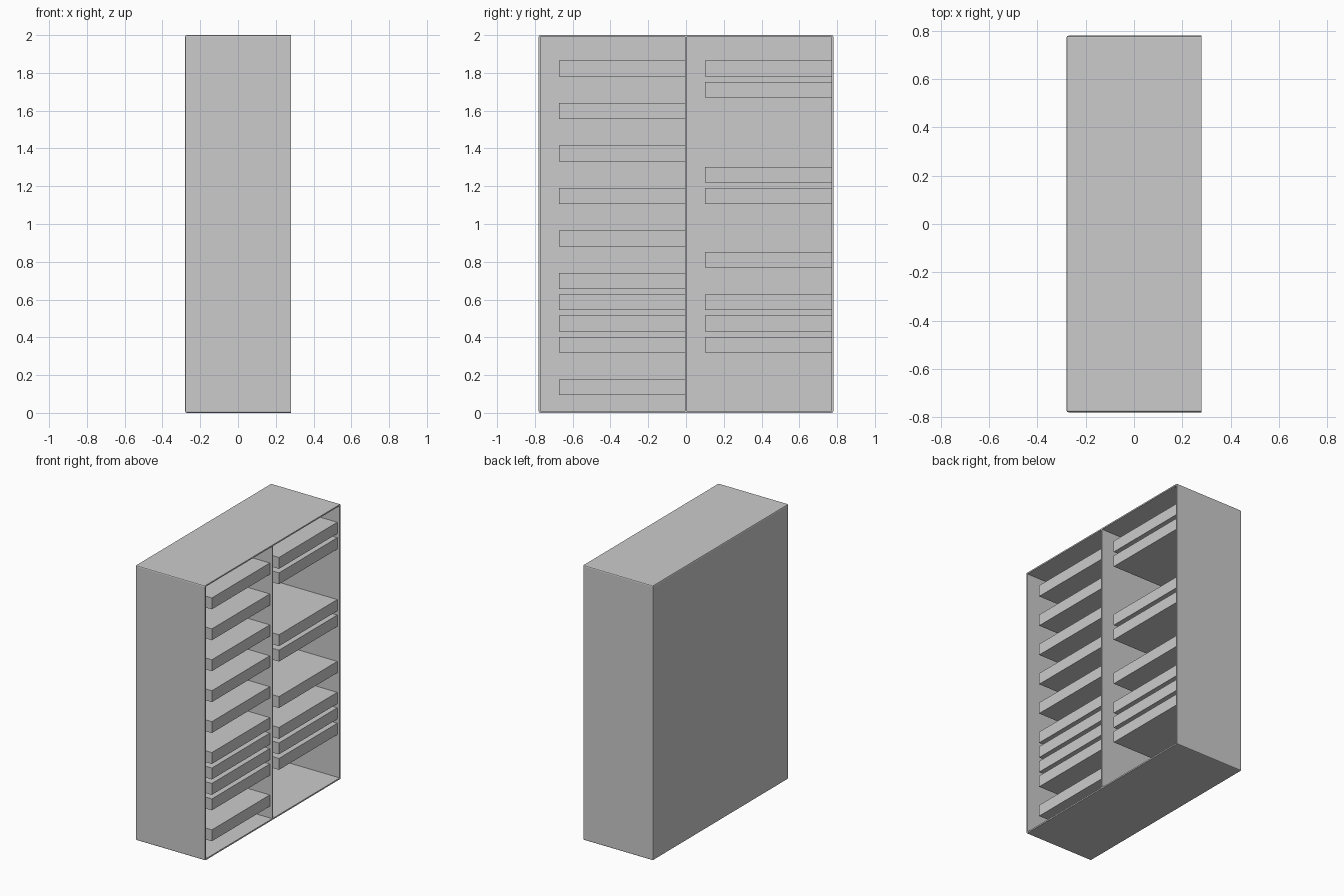
import bpy
import bmesh

if "Cube" in bpy.data.objects:
    bpy.data.objects.remove(bpy.data.objects["Cube"], do_unlink=True)

grey = bpy.data.materials.new("light grey")
grey.use_nodes = True
colour = (0.6, 0.6, 0.6, 1)
grey.diffuse_color = colour
grey.node_tree.nodes["Principled BSDF"].inputs["Base Color"].default_value = colour

# Overall half sizes, height and panel thickness
HX, HY, HEIGHT, WALL = 0.28, 0.78, 2.0, 0.01


def add_object(name, bm):
    mesh = bpy.data.meshes.new(name)
    bm.to_mesh(mesh)
    bm.free()
    mesh.materials.append(grey)
    obj = bpy.data.objects.new(name, mesh)
    bpy.context.collection.objects.link(obj)


def box(low, high):
    bm = bmesh.new()
    bmesh.ops.create_cube(bm, size=1)
    for v in bm.verts:
        v.co = [b if c > 0 else a for c, a, b in zip(v.co, low, high)]
    bm.normal_update()
    return bm


# Cabinet shell: the +x face is inset for the rim and pushed back as a cavity
bm = box((-HX, -HY, 0), (HX, HY, HEIGHT))
opening = max(bm.faces, key=lambda f: f.normal.x)
outer_edges = [e for e in bm.edges if opening not in e.link_faces[:]]
bmesh.ops.inset_individual(bm, faces=[opening], thickness=WALL,
                           use_even_offset=True)
inner = bmesh.ops.extrude_discrete_faces(bm, faces=[opening])["faces"][0]
bmesh.ops.translate(bm, verts=inner.verts[:], vec=(WALL - 2 * HX, 0, 0))

# Softened outer edges, leaving the open rim crisp
bmesh.ops.bevel(bm, geom=outer_edges, offset=0.008, segments=2,
                profile=0.5, affect='EDGES')
add_object("cabinet_shell", bm)

# Central divider
add_object("divider", box((-HX + WALL, -0.006, WALL),
                          (HX, 0.004, HEIGHT - WALL)))

# Trays sit on a regular ladder of slots, counted down from the top
TOP, STEP, TRAY_HEIGHT = 1.865, 0.1125, 0.083
bays = {
    "front_tray": (-0.672, -0.006, (0, 2, 4, 6, 8, 10, 11, 12, 13, 15)),
    "rear_tray": (0.1, 0.77, (0, 1, 5, 6, 9, 11, 12, 13)),
}
for name, (y0, y1, slots) in bays.items():
    for number, slot in enumerate(slots, 1):
        top = TOP - STEP * slot
        add_object(f"{name}_{number}",
                   box((-HX + WALL, y0, top - TRAY_HEIGHT), (0.26, y1, top)))
